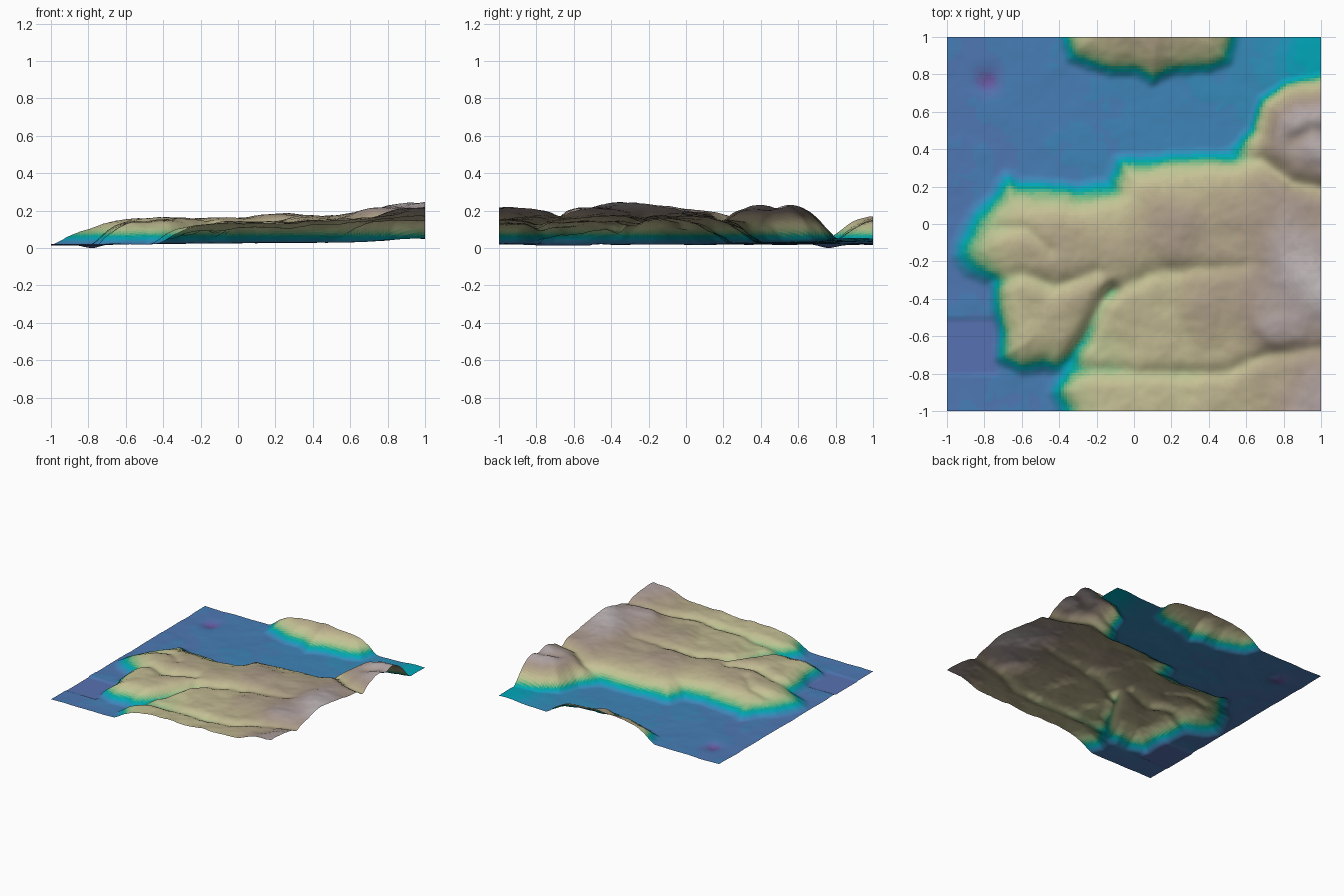
import bpy, math
from mathutils import Vector, noise

if "Cube" in bpy.data.objects:
    bpy.data.objects.remove(bpy.data.objects["Cube"])

N = 128          # grid cells per side

# Coastlines, closed outside the tile
MAINLAND = [(1.4, .78), (1, .77), (.82, .73), (.69, .66), (.64, .5), (.52, .37), (.2, .36), (-.08, .34),
            (-.13, .21), (-.3, .19), (-.5, .21), (-.62, .22), (-.68, .25), (-.75, .15), (-.85, .06),
            (-.94, -.1), (-.95, -.17), (-.88, -.26), (-.76, -.31), (-.75, -.45), (-.71, -.58),
            (-.72, -.72), (-.6, -.78), (-.48, -.76), (-.41, -.8), (-.43, -.9), (-.38, -1),
            (-.35, -1.4), (1.4, -1.4)]
ISLAND = [(-.37, 1.4), (-.37, 1), (-.34, .89), (-.22, .85), (-.12, .82), (0, .83), (.1, .77),
          (.2, .82), (.4, .83), (.5, .88), (.53, 1), (.53, 1.4)]

# Upland heights, blended smoothly
UPLAND = [(-.85, -.1, .12), (-.65, .1, .14), (-.6, -.1, .165), (-.55, -.45, .155), (-.6, -.65, .165),
          (-.4, -.05, .175), (-.4, .12, .15), (-.35, -.5, .16), (-.1, .1, .155), (-.1, -.15, .168),
          (.2, 0, .188), (.2, .3, .155), (.4, .25, .168), (.45, -.1, .175), (.1, -.4, .15),
          (.1, -.6, .147), (.45, -.45, .18), (.5, -.7, .158), (-.2, -.7, .115), (-.2, -.95, .14),
          (.2, -.85, .14), (.5, -.95, .155), (.65, -.25, .19), (.65, .1, .185), (.85, -.2, .245),
          (1, -.35, .25), (.8, -.5, .225), (1, -.1, .225), (1, .1, .195), (.8, .05, .21),
          (1, -.65, .2), (.75, -.8, .175), (1, -.95, .225), (.85, .55, .27), (1, .5, .24),
          (.75, .5, .25), (.8, .3, .19), (.55, .3, .17), (0, 1, .185), (.4, .95, .165), (-.25, .95, .165)]

# Valleys: width, depth, path
VALLEYS = [
    (.045, .05, [(-.4, -.8), (-.27, -.62), (-.17, -.42), (-.12, -.36)]),
    (.05, .022, [(-.12, -.36), (.1, -.27), (.35, -.24), (.6, -.22)]),
    (.045, .028, [(-.78, -.33), (-.6, -.27), (-.42, -.34), (-.2, -.26)]),
    (.045, .025, [(-.3, -.77), (-.1, -.79), (.2, -.8), (.5, -.8), (.7, -.7), (1.1, -.66)]),
    (.05, .045, [(.5, .36), (.68, .34), (.84, .22), (1.1, .17)]),
    (.04, .02, [(-.5, .13), (-.35, .11), (-.1, .17)]),
    (.04, .02, [(-.72, -.02), (-.58, -.03), (-.45, -.14)]),
    (.05, .03, [(.85, .45), (.95, .5), (1.1, .48)]),
]

# Height colours
RAMP = [(.0, (110, 85, 160)), (.012, (88, 112, 175)), (.025, (68, 128, 182)), (.04, (45, 145, 185)),
        (.052, (5, 165, 185)), (.064, (10, 165, 150)), (.08, (120, 185, 130)), (.1, (185, 196, 145)),
        (.125, (197, 192, 148)), (.155, (180, 168, 136)), (.19, (165, 148, 134)),
        (.22, (175, 162, 162)), (.26, (208, 204, 206))]


def path_dist(x, y, pts):
    best = 9
    for (ax, ay), (bx, by) in zip(pts, pts[1:]):
        dx, dy = bx - ax, by - ay
        t = max(0, min(1, ((x - ax) * dx + (y - ay) * dy) / (dx * dx + dy * dy)))
        best = min(best, math.hypot(x - ax - t * dx, y - ay - t * dy))
    return best


def inside_dist(x, y, poly):
    ring = poly + poly[:1]
    inside = False
    for (ax, ay), (bx, by) in zip(ring, ring[1:]):
        if (ay > y) != (by > y) and x < ax + (y - ay) * (bx - ax) / (by - ay):
            inside = not inside
    return path_dist(x, y, ring) * (1 if inside else -1)


def bump(x, y, cx, cy, r):
    return math.exp(-((x - cx) ** 2 + (y - cy) ** 2) / (r * r))


def fractal(x, y, scale, seed):
    return noise.fractal(Vector((x * scale, y * scale, seed)), .8, 2.1, 4)


def height(x, y):
    # Sea floor with a deep hole, a flat basin and a shallow north-east corner
    sea = .034 + .008 * x + .004 * fractal(x, y, 5, 1.3)
    sea -= .02 * bump(x, y, -.78, .76, .07)
    sea += .018 * bump(x, y, 1, .9, .25)
    if x < -.72 and -.8 < y < -.5:
        sea = .02
    # Coastal slope
    d = max(inside_dist(x, y, MAINLAND), inside_dist(x, y, ISLAND))
    t = max(0, d + .04 + .012 * fractal(x, y, 6, 7.7))
    if t == 0:
        return sea
    rise = 1 - math.exp(-(t / .115) ** 1.4)
    # Upland with valleys and rough ground
    total = weight = 0
    for px, py, pz in UPLAND:
        w = bump(x, y, px, py, .14) + 1e-6
        total += w * pz
        weight += w
    top = total / weight + .009 * fractal(x, y, 5.5, 4.1)
    for width, depth, pts in VALLEYS:
        top -= depth * math.exp(-(path_dist(x, y, pts) / width) ** 2)
    return sea + (top - sea) * rise


def ramp_colour(z):
    z = max(RAMP[0][0], min(RAMP[-1][0], z))
    for (z0, c0), (z1, c1) in zip(RAMP, RAMP[1:]):
        if z <= z1:
            f = (z - z0) / (z1 - z0)
            return [((a + (b - a) * f) / 255) ** 2.2 for a, b in zip(c0, c1)] + [1]


# Terrain sheet
verts = []
for j in range(N + 1):
    for i in range(N + 1):
        x, y = -1 + 2 * i / N, -1 + 2 * j / N
        verts.append((x, y, height(x, y)))
low = min(v[2] for v in verts)
verts = [(x, y, z - low) for x, y, z in verts]
W = N + 1
faces = [(j * W + i, j * W + i + 1, (j + 1) * W + i + 1, (j + 1) * W + i)
         for j in range(N) for i in range(N)]
mesh = bpy.data.meshes.new("terrain")
mesh.from_pydata(verts, [], faces)
terrain = bpy.data.objects.new("terrain", mesh)
bpy.context.collection.objects.link(terrain)

# One material per height band
STEP = .005
BANDS = int(.27 / STEP) + 1
for k in range(BANDS):
    mat = bpy.data.materials.new(f"height_band_{k:02d}")
    mat.diffuse_color = ramp_colour((k + .5) * STEP)
    mat.use_nodes = True
    mat.node_tree.nodes["Principled BSDF"].inputs["Base Color"].default_value = mat.diffuse_color
    mesh.materials.append(mat)
for p in mesh.polygons:
    p.material_index = max(0, min(BANDS - 1, int(p.center.z / STEP)))
    p.use_smooth = True
